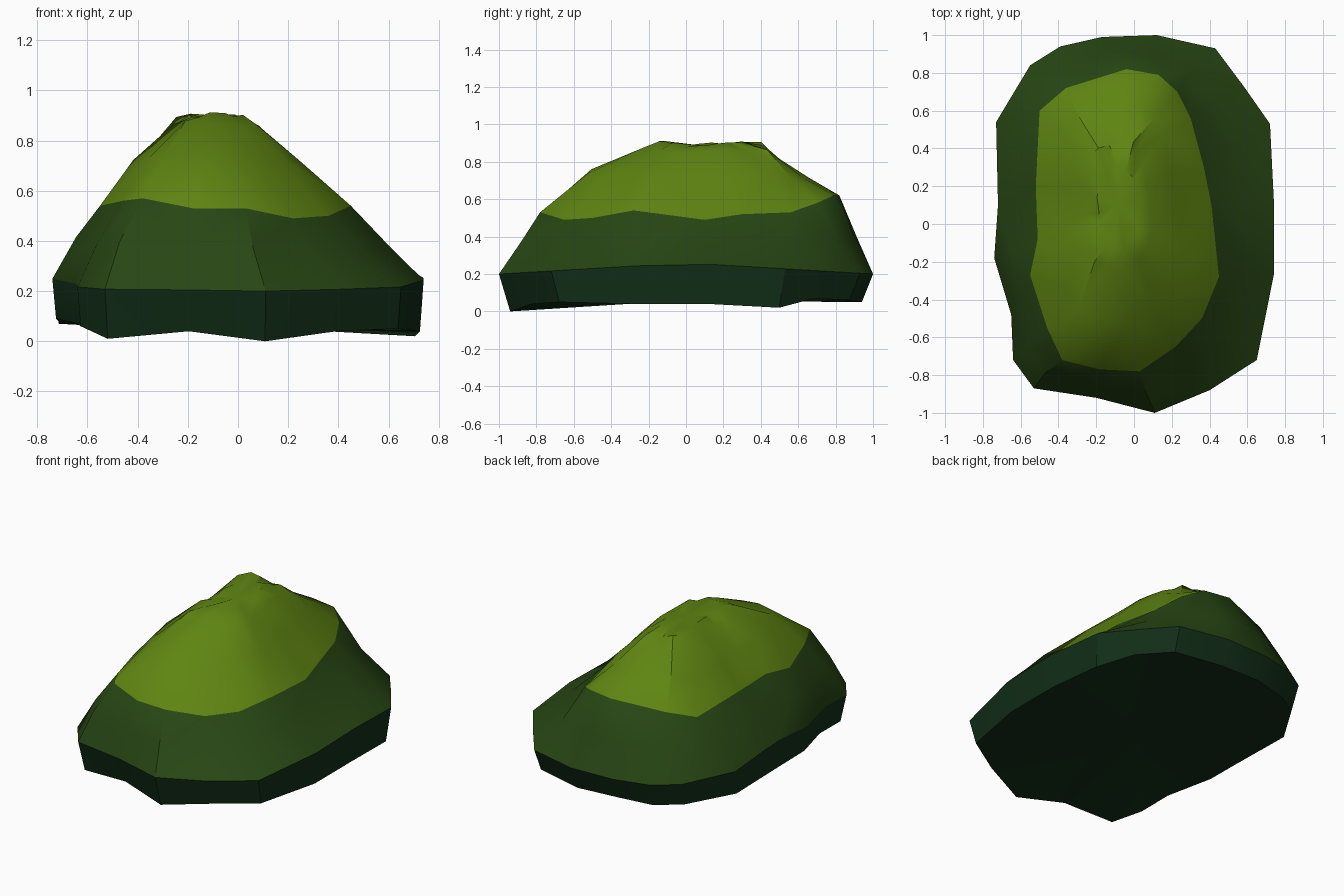
import bpy
import bmesh
import math
import random
from mathutils import Vector

random.seed(4)
if "Cube" in bpy.data.objects:
    bpy.data.objects.remove(bpy.data.objects["Cube"], do_unlink=True)


def make_material(name, colour):
    material = bpy.data.materials.new(name)
    material.use_nodes = True
    material.diffuse_color = (*colour, 1)
    shader = material.node_tree.nodes["Principled BSDF"]
    shader.inputs["Base Color"].default_value = (*colour, 1)
    return material


materials = [
    make_material("deep shade green", (.006, .027, .009)),
    make_material("dark leaf green", (.021, .062, .007)),
    make_material("bright moss green", (.115, .235, .006)),
]
DEEP, DARK, BRIGHT = range(len(materials))

# Widest outline of the mound, with the height of its ragged lower edge
outline = [
    (.72, .53, .02), (.74, .13, .04), (.74, -.27, .04), (.65, -.72, .05),
    (.4, -.88, .04), (.11, -1, 0), (-.2, -.92, .04), (-.53, -.87, .01),
    (-.64, -.72, .06), (-.65, -.48, .07), (-.74, -.18, .09), (-.72, .1, .07),
    (-.73, .54, .07), (-.55, .84, .06), (-.39, .94, .05), (-.17, .99, .06),
    (.12, 1, .05), (.43, .93, .06), (.58, .73, .07),
]

# Border where the bright crown meets the dark skirt
crown_edge = [
    (.37, .3, .52), (.41, .1, .49), (.45, -.28, .54), (.36, -.5, .5),
    (.22, -.65, .49), (.03, -.78, .53), (-.18, -.77, .53), (-.38, -.72, .57),
    (-.46, -.55, .56), (-.55, -.27, .54), (-.51, -.08, .56), (-.52, .2, .56),
    (-.5, .6, .54), (-.36, .72, .58), (-.2, .77, .6), (-.04, .82, .62),
    (.13, .79, .62), (.23, .7, .58), (.3, .56, .53),
]


def jitter(point, amount):
    return Vector(point) + Vector([random.uniform(-amount, amount) for axis in range(3)])


def shrink_crown(centre, scale, height):
    """A smaller, roughened copy of the crown edge at a given height."""
    ring = []
    for x, y, z in crown_edge:
        px = centre[0] + scale[0] * (x + .05)
        py = centre[1] + scale[1] * (y - .02)
        # a step at the front and a small peak behind the middle
        step = .04 if y < -.7 else 0
        peak = .07 * max(0, 1 - math.hypot(px + .17, py - .36) / .12)
        ring.append(jitter((px, py, height + step * scale[1] + peak), .012))
    return ring


# Stack of rings from the lower edge to the summit
lower = [Vector((x * .98, y * .94, z)) for x, y, z in outline]
waist = [Vector((x, y, .2 + .06 * max(0, 1 - abs(y)))) for x, y, z in outline]
border = [Vector(point) for point in crown_edge]
skirt = [jitter((a + b) / 2 + Vector((-.02, 0, 0)), .012)
         for a, b in zip(waist, border)]
rings = [
    lower, waist, skirt, border,
    shrink_crown((-.08, .07), (.67, .74), .72),
    shrink_crown((-.08, .1), (.36, .42), .86),
    shrink_crown((-.08, .08), (.22, .27), .895),
]
band_colours = [DEEP, DARK, DARK, BRIGHT, BRIGHT, BRIGHT]

# Skin the rings band by band
bm = bmesh.new()
loops = [[bm.verts.new(point) for point in ring] for ring in rings]
count = len(outline)
for colour, below, above in zip(band_colours, loops, loops[1:]):
    for i in range(count):
        j = (i + 1) % count
        face = bm.faces.new((below[j], below[i], above[i], above[j]))
        face.material_index = colour


def close_ring(loop, centre, colour):
    hub = bm.verts.new(centre)
    for i in range(count):
        face = bm.faces.new((loop[i], loop[(i + 1) % count], hub))
        face.material_index = colour


# Underside and summit
close_ring(loops[0], (0, 0, .06), DEEP)
close_ring(loops[-1], (-.08, .1, .885), BRIGHT)
bmesh.ops.triangulate(bm, faces=bm.faces[:])
bmesh.ops.recalc_face_normals(bm, faces=bm.faces[:])

mesh = bpy.data.meshes.new("shrub_mound")
bm.to_mesh(mesh)
bm.free()
for material in materials:
    mesh.materials.append(material)
mound = bpy.data.objects.new("shrub_mound", mesh)
bpy.context.collection.objects.link(mound)

# Soft shading with crisp creases
bpy.ops.object.select_all(action="DESELECT")
mound.select_set(True)
bpy.context.view_layer.objects.active = mound
bpy.ops.object.shade_smooth_by_angle(angle=math.radians(32))
